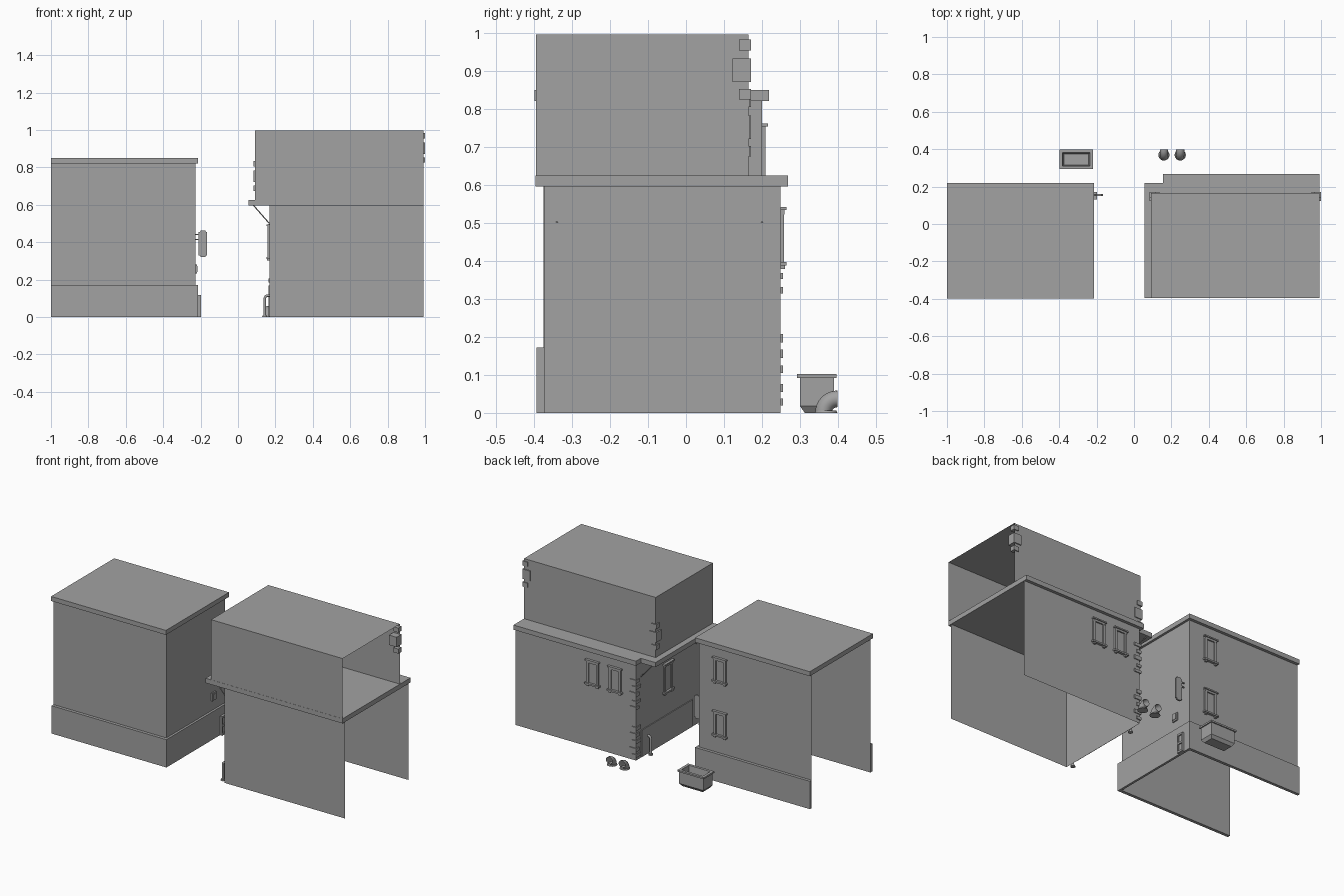
import bpy, bmesh, math, random
from mathutils import Matrix, Vector

if "Cube" in bpy.data.objects:
    bpy.data.objects.remove(bpy.data.objects["Cube"])

random.seed(3)
stone = bpy.data.materials.new("dark_stone")
stone.diffuse_color = (.36, .36, .36, 1)
stone.use_nodes = True
stone.node_tree.nodes["Principled BSDF"].inputs["Base Color"].default_value = stone.diffuse_color


def finish(name, bm, smooth=False, normals=True):
    if normals:
        bmesh.ops.recalc_face_normals(bm, faces=bm.faces)
    me = bpy.data.meshes.new(name)
    bm.to_mesh(me)
    bm.free()
    me.materials.append(stone)
    ob = bpy.data.objects.new(name, me)
    bpy.context.collection.objects.link(ob)
    if smooth:
        bpy.ops.object.select_all(action='DESELECT')
        ob.select_set(True)
        bpy.context.view_layer.objects.active = ob
        bpy.ops.object.shade_smooth_by_angle()
    return ob


def add_box(bm, x0, x1, y0, y1, z0, z1, m=Matrix()):
    loc = Matrix.Translation(((x0 + x1) / 2, (y0 + y1) / 2, (z0 + z1) / 2))
    size = Matrix.Diagonal((x1 - x0, y1 - y0, z1 - z0, 1))
    bmesh.ops.create_cube(bm, size=1, matrix=m @ loc @ size)


def boxes(name, items):
    bm = bmesh.new()
    for b in items:
        add_box(bm, *b)
    return finish(name, bm)


def prism(name, pts, z0, z1):
    bm = bmesh.new()
    f = bm.faces.new([bm.verts.new((x, y, z0)) for x, y in pts])
    ext = bmesh.ops.extrude_face_region(bm, geom=[f], use_keep_orig=True)
    verts = [g for g in ext['geom'] if isinstance(g, bmesh.types.BMVert)]
    bmesh.ops.translate(bm, vec=(0, 0, z1 - z0), verts=verts)
    return finish(name, bm)


def sheet(name, pts, z0, z1, roof=False):
    """Open wall following a plan path (outside on the right), optional flat roof."""
    bm = bmesh.new()
    lo = [bm.verts.new((x, y, z0)) for x, y in pts]
    hi = [bm.verts.new((x, y, z1)) for x, y in pts]
    for i in range(len(pts) - 1):
        bm.faces.new((lo[i], lo[i + 1], hi[i + 1], hi[i]))
    if roof:
        bm.faces.new(hi)
    return finish(name, bm, normals=False)


def window(name, origin, angle, h=0.16, w=0.084):
    """Local x along the wall, local y outward, origin at the sill centre."""
    m = Matrix.Translation(origin) @ Matrix.Rotation(angle, 4, 'Z')
    bm = bmesh.new()
    a = w / 2
    parts = [(-a - .008, a + .008, 0, .016, .006, .016),           # sill
             (-a - .006, a + .006, 0, .016, h - .008, h),          # lintel cap
             (-a, a, 0, .010, h - .02, h - .008),                  # head
             (-a, a, 0, .002, .016, h - .02)]                      # pane
    for s in (-1, 1):
        parts.append((s * (a - .008) - .008, s * (a - .008) + .008, 0, .009, .016, h - .02))
        parts.append((s * (a - .008) - .007, s * (a - .008) + .007, 0, .012, -.003, .006))
    for p in parts:
        add_box(bm, *p, m)
    return finish(name, bm)


def tube(name, path, radius, sides=12):
    cu = bpy.data.curves.new(name, 'CURVE')
    cu.dimensions = '3D'
    cu.bevel_depth = radius
    cu.bevel_resolution = sides // 4
    cu.materials.append(stone)
    sp = cu.splines.new('POLY')
    sp.points.add(len(path) - 1)
    for p, c in zip(sp.points, path):
        p.co = (*c, 1)
    sp.use_smooth = True
    ob = bpy.data.objects.new(name, cu)
    bpy.context.collection.objects.link(ob)
    return ob


def disc(name, x, y, z0, z1, r):
    bm = bmesh.new()
    bmesh.ops.create_cone(bm, cap_ends=True, segments=16, radius1=r, radius2=r * .9, depth=z1 - z0,
                          matrix=Matrix.Translation((x, y, (z0 + z1) / 2)))
    return finish(name, bm, True)


# Left building, open at its far left end
sheet("left_walls", [(-1, -.375), (-.228, -.375), (-.228, .2), (-1, .2)], 0, .83)
prism("left_plinth", [(-1, -.394), (-.214, -.394), (-.214, .218), (-1, .218),
                      (-1, .2), (-.228, .2), (-.228, -.375), (-1, -.375)], 0, .172)
prism("left_cornice", [(-1, -.399), (-.214, -.399), (-.214, .218), (-1, .218)], .822, .85)
for i, z in enumerate((.602, .27)):
    window(f"left_window_{i}", (-.375, .2, z), 0)

# Vent, meter box and hanging sign on the alley side
boxes("alley_vent", [(-.232, -.22, .063, .102, .233, .282), (-.222, -.217, .07, .095, .242, .273)])
boxes("meter_box", [(-.216, -.206, .13, .172, 0, .118),
                    (-.207, -.199, .13, .137, 0, .118), (-.207, -.199, .165, .172, 0, .118)] +
      [(-.207, -.199, .13, .172, z, z + .012) for z in (0, .053, .106)])
bm = bmesh.new()
add_box(bm, -.21, -.166, .15, .16, .32, .464)
bmesh.ops.bevel(bm, geom=[e for e in bm.edges if abs(e.verts[0].co.y - e.verts[1].co.y) > .005],
                offset=.009, segments=3, affect='EDGES')
finish("hanging_sign", bm)
boxes("sign_arms", [(-.232, -.205, .152, .158, z, z + .006) for z in (.412, .438)])

# Right building lower storey, open at its far right end
WX, WY, END = .168, .249, .993
sheet("right_lower_walls", [(END, WY), (WX, WY), (WX, -.374), (END, -.374)], 0, .6)
prism("right_cornice", [(.055, -.396), (END, -.396), (END, .268), (.155, .268),
                        (.155, .22), (.055, .22)], .596, .625)
boxes("right_plinth", [(WX - .006, WX - .0005, -.3, .2, .004, .17)])

# Diagonal struts under the overhang
for i, y in enumerate((-.34, .2)):
    tube(f"overhang_strut_{i}", [(WX, y, .5), (.083, y, .597)], .003, 8)

for i, x in enumerate((.462, .308)):
    window(f"right_window_{i}", (x, WY, .382), 0)
window("alley_window", (WX, -.06, .305), math.pi / 2, .19)

# Corner quoins, wrapped round the outside of the corner
quoins = []
for i, z in enumerate((.02, .055, .105, .145, .185, .315, .352, .395, .44, .48)):
    h = random.uniform(.016, .026)
    a, b = (.04, .025) if i % 2 else (.025, .04)
    quoins.append((WX - .006, WX - .0005, WY - b, WY + .006, z, z + h))
    quoins.append((WX - .0005, WX + a, WY + .0005, WY + .006, z, z + h))
boxes("corner_quoins", quoins)

# Upper storey with stone blocks on its corners
sheet("right_upper_walls", [(END, .165), (.092, .165), (.092, -.395), (END, -.395)], .625, .997, True)


def block_rows(z0):
    for d0, d1, wide in ((0, .028, .027), (.047, .108, .045), (.13, .158, .027)):
        yield wide, z0 + d0, z0 + d1


boxes("upper_blocks_outer", [(END - w, 1, .167 - w, .171, a, b) for w, a, b in block_rows(.825)])
boxes("upper_blocks_inner", [r for w, a, b in block_rows(.675) for r in (
    (.083, .0915, .167 - w, .171, a, b), (.0915, .09 + w, .1655, .171, a, b))])

# Drain spouts at both ends of the alley wall
for i, y in enumerate((.14, -.35)):
    arc = [(.16 - .017 * math.sin(t), y, .098 + .017 * math.cos(t)) for t in
           [math.pi / 2 * k / 5 for k in range(6)]]
    tube(f"drain_pipe_{i}", [(WX, y, .115)] + arc + [(.143, y, 0)], .007)
    disc(f"drain_foot_{i}", .143, y, 0, .008, .014)

# Planter trough: stacked rectangular rings, closed inside
bm = bmesh.new()
rings = []
for hx, hy, z in ((.07, .032, 0), (.083, .045, .018), (.083, .045, .092), (.09, .052, .092),
                  (.09, .052, .102), (.073, .036, .102), (.066, .029, .045)):
    rings.append([bm.verts.new((-.309 + sx * hx, .345 + sy * hy, z))
                  for sx, sy in ((-1, -1), (1, -1), (1, 1), (-1, 1))])
for a, b in zip(rings, rings[1:]):
    for k in range(4):
        bm.faces.new((a[k], a[(k + 1) % 4], b[(k + 1) % 4], b[k]))
bm.faces.new(rings[0][::-1])
bm.faces.new(rings[-1])
finish("planter_trough", bm)

# Pair of elbow pipes with foot flanges, mouths facing the back
for i, x in enumerate((.16, .247)):
    bm = bmesh.new()
    loops = []
    for k in range(9):
        t = math.pi / 2 * k / 8
        out = Vector((0, -math.cos(t), math.sin(t)))
        c = Vector((x, .399, 0)) + out * .037
        loops.append([bm.verts.new(c + .022 * (math.cos(q) * Vector((1, 0, 0)) + math.sin(q) * out))
                      for q in [math.tau * j / 16 for j in range(16)]])
    for a, b in zip(loops, loops[1:]):
        for j in range(16):
            bm.faces.new((a[j], a[(j + 1) % 16], b[(j + 1) % 16], b[j]))
    finish(f"elbow_pipe_{i}", bm, True)
    disc(f"elbow_foot_{i}", x, .369, 0, .006, .03)
